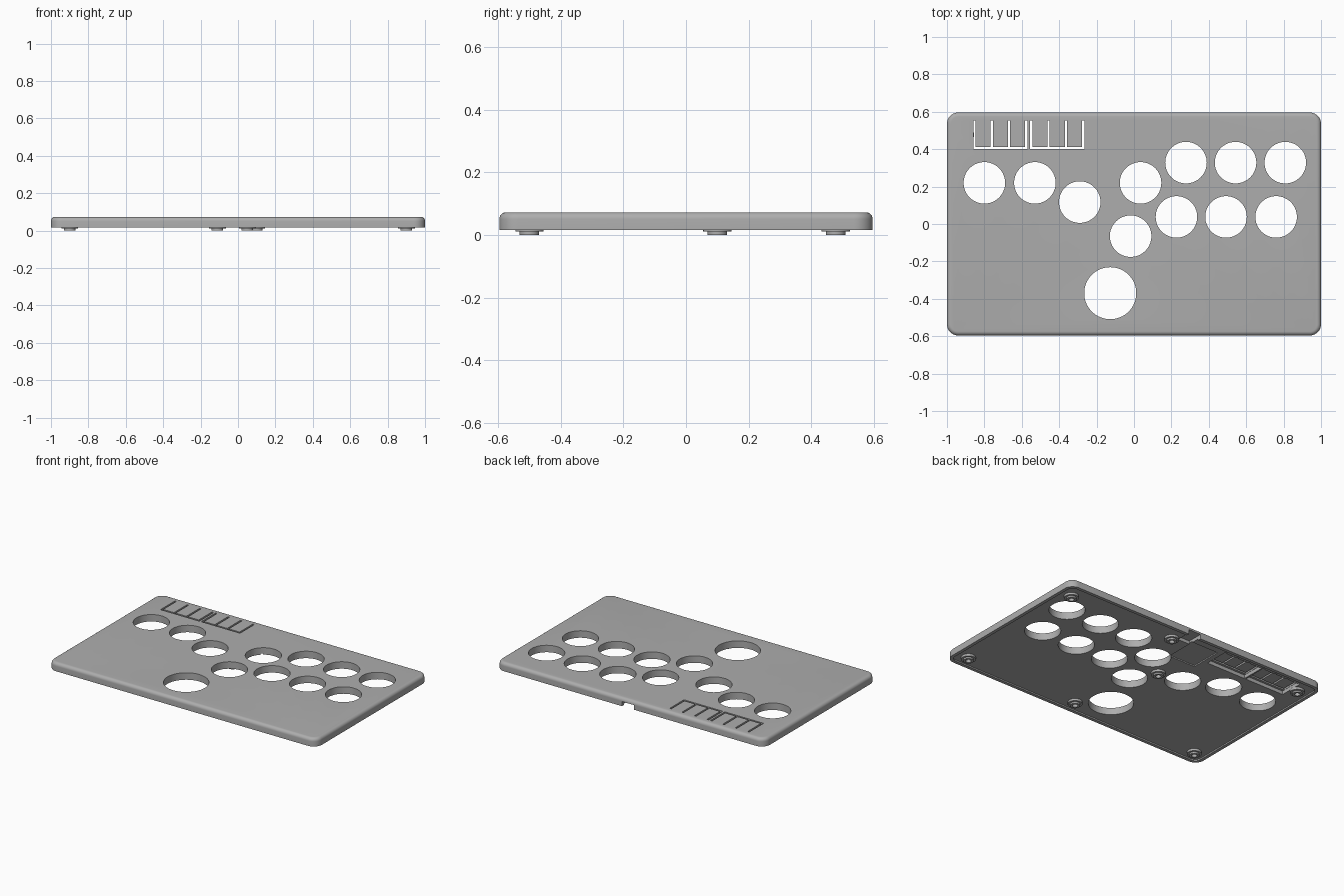
import bpy, bmesh, math
from mathutils import Matrix

cube = bpy.data.objects.get("Cube")
if cube:
    bpy.data.objects.remove(cube, do_unlink=True)

HALF_X, HALF_Y, CORNER = 1.0, 0.596, 0.06
BASE, TOP, FILLET, CEILING = 0.017, 0.073, 0.022, 0.026

grey = bpy.data.materials.new("matte grey plastic")
grey.use_nodes = True
colour = (0.42, 0.42, 0.42, 1)
grey.diffuse_color = colour
grey.node_tree.nodes["Principled BSDF"].inputs["Base Color"].default_value = colour


def make_object(name, bm, collection=None):
    bmesh.ops.recalc_face_normals(bm, faces=bm.faces)
    mesh = bpy.data.meshes.new(name)
    bm.to_mesh(mesh)
    bm.free()
    mesh.materials.append(grey)
    obj = bpy.data.objects.new(name, mesh)
    (collection or bpy.context.scene.collection).objects.link(obj)
    return obj


def bridge(bm, a, b):
    for i in range(len(a)):
        j = (i + 1) % len(a)
        bm.faces.new((a[i], a[j], b[j], b[i]))


def rounded_ring(bm, inset, z, steps=8):
    """Rounded rectangle outline, moved inward by inset."""
    r = CORNER - inset
    ring = []
    for k, (sx, sy) in enumerate(((1, 1), (-1, 1), (-1, -1), (1, -1))):
        for s in range(steps + 1):
            a = (k + s / steps) * math.pi / 2
            ring.append(bm.verts.new((sx * (HALF_X - CORNER) + r * math.cos(a),
                                      sy * (HALF_Y - CORNER) + r * math.sin(a), z)))
    return ring


def smooth(obj):
    bpy.ops.object.select_all(action='DESELECT')
    obj.select_set(True)
    bpy.context.view_layer.objects.active = obj
    bpy.ops.object.shade_smooth_by_angle(angle=math.radians(30))


# Case plate: shallow recess below, rounded edge above
profile = [(0.022, CEILING), (0.022, BASE), (0, BASE)]
for s in range(7):
    a = s / 6 * math.pi / 2
    profile.append((FILLET * (1 - math.cos(a)), TOP - FILLET + FILLET * math.sin(a)))
bm = bmesh.new()
rings = [rounded_ring(bm, *p) for p in profile]
for a, b in zip(rings, rings[1:]):
    bridge(bm, a, b)
bm.faces.new(rings[0])
bm.faces.new(rings[-1])
case = make_object("case_plate", bm)

# Cutters
cutters = bpy.data.collections.new("cutters")
bpy.context.scene.collection.children.link(cutters)


def cut_round(x, y, r):
    bm = bmesh.new()
    bmesh.ops.create_cone(bm, cap_ends=True, segments=64, radius1=r, radius2=r, depth=0.4,
                          matrix=Matrix.Translation((x, y, 0)))
    make_object("hole_cutter", bm, cutters).hide_render = True


def cut_box(x0, x1, y0, y1, z1, z0=-0.1):
    bm = bmesh.new()
    bmesh.ops.create_cube(bm, size=1, matrix=Matrix.Translation(
        ((x0 + x1) / 2, (y0 + y1) / 2, (z0 + z1) / 2))
        @ Matrix.Diagonal((x1 - x0, y1 - y0, z1 - z0, 1)))
    make_object("box_cutter", bm, cutters).hide_render = True


# Button holes: three on the right, eight on the left, one large
for x, y in ((-0.8, 0.22), (-0.53, 0.22), (-0.29, 0.117),
             (0.035, 0.22), (0.278, 0.328), (0.543, 0.328), (0.809, 0.328),
             (-0.018, -0.065), (0.227, 0.038), (0.492, 0.038), (0.76, 0.038)):
    cut_round(x, y, 0.111)
cut_round(-0.127, -0.37, 0.139)

# Two groups of three flexible keys: comb slots and thinning pockets
PITCH, SLOT = 0.0925, 0.006
for start in (-0.853, -0.549):
    for i in range(4):
        x = start + i * PITCH
        cut_box(x - SLOT, x + SLOT, 0.404, 0.554, 0.2)
    cut_box(start - SLOT, start + 3 * PITCH + SLOT, 0.401, 0.413, 0.2)
    cut_box(start - 0.008, start + 3 * PITCH + 0.008, 0.385, 0.545, 0.05)

# Cable port notch and shallow board pocket
cut_box(-0.03, 0.06, 0.49, 0.7, 0.048)
cut_box(-0.23, -0.03, 0.3, 0.52, 0.034)

mod = case.modifiers.new("cut", 'BOOLEAN')
mod.operand_type = 'COLLECTION'
mod.collection = cutters
mod.solver = 'EXACT'
mod.use_self = True
bpy.context.view_layer.update()
cut_mesh = bpy.data.meshes.new_from_object(
    case.evaluated_get(bpy.context.evaluated_depsgraph_get()))
case.modifiers.clear()
case.data = cut_mesh
for obj in list(cutters.objects):
    bpy.data.objects.remove(obj, do_unlink=True)
bpy.data.collections.remove(cutters)
smooth(case)

# Stepped screw bosses under the plate
boss_profile = ((0.045, 0.03), (0.045, 0.011), (0.031, 0.011), (0.031, 0), (0.017, 0), (0.017, 0.024))
for x, y in ((-0.9, 0.478), (0.9, 0.478), (-0.9, -0.5), (0.9, -0.5),
             (0.1, 0.478), (0.05, -0.5), (-0.11, 0.1)):
    bm = bmesh.new()
    rings = []
    for r, z in boss_profile:
        rings.append([bm.verts.new((x + r * math.cos(i * math.tau / 32),
                                    y + r * math.sin(i * math.tau / 32), z)) for i in range(32)])
    for a, b in zip(rings, rings[1:]):
        bridge(bm, a, b)
    bm.faces.new(rings[0])
    bm.faces.new(rings[-1])
    smooth(make_object("screw_boss", bm))
